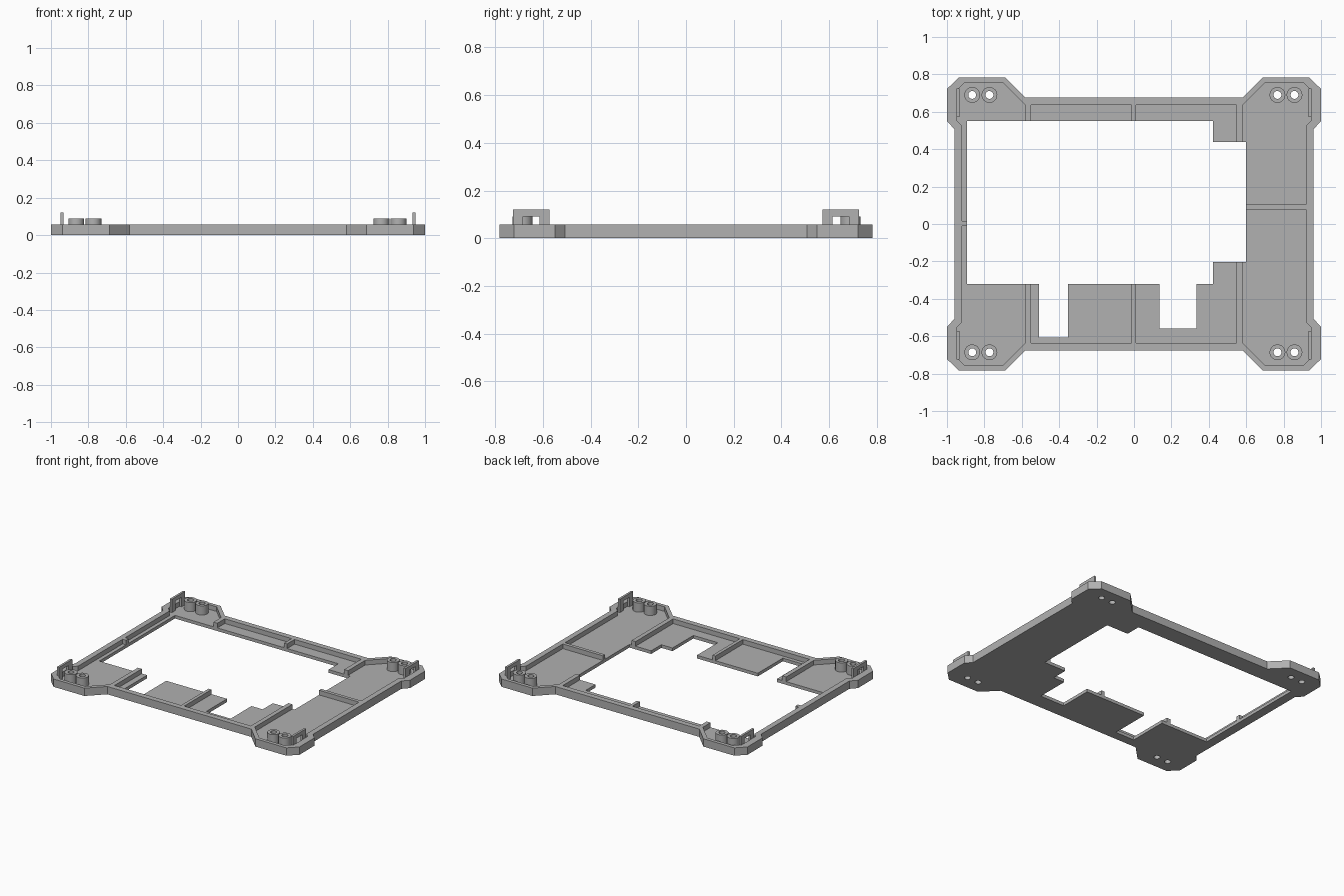
import bpy, bmesh, math

cube = bpy.data.objects.get("Cube")
if cube:
    bpy.data.objects.remove(cube, do_unlink=True)

grey = bpy.data.materials.new("plain grey")
grey.use_nodes = True
COLOUR = (0.44, 0.44, 0.44, 1)
grey.diffuse_color = COLOUR
grey.node_tree.nodes["Principled BSDF"].inputs["Base Color"].default_value = COLOUR

FLOOR, RIM, POST, TAB = 0.023, 0.057, 0.09, 0.12


def slab(name, loops, z0, z1, smooth=False):
    """Upright prism; the first loop is the outside, the others are holes."""
    bm = bmesh.new()
    for loop in loops:
        vs = [bm.verts.new((x, y, z0)) for x, y in loop]
        for a, b in zip(vs, vs[1:] + vs[:1]):
            bm.edges.new((a, b))
    bmesh.ops.triangle_fill(bm, edges=bm.edges[:], use_beauty=True)
    top = bmesh.ops.extrude_face_region(bm, geom=bm.faces[:])["geom"]
    for v in top:
        if isinstance(v, bmesh.types.BMVert):
            v.co.z = z1
    bmesh.ops.recalc_face_normals(bm, faces=bm.faces[:])
    mesh = bpy.data.meshes.new(name)
    bm.to_mesh(mesh)
    bm.free()
    mesh.materials.append(grey)
    ob = bpy.data.objects.new(name, mesh)
    bpy.context.collection.objects.link(ob)
    if smooth:
        bpy.ops.object.select_all(action='DESELECT')
        ob.select_set(True)
        bpy.context.view_layer.objects.active = ob
        bpy.ops.object.shade_smooth_by_angle(angle=math.radians(30))
    return ob


def mirrored(quarter):
    """Full outline from the points of the back left quarter."""
    half = quarter + [(-x, y) for x, y in reversed(quarter)]
    return half + [(x, -y) for x, y in reversed(half)]


def circle(cx, cy, r, n=32):
    return [(cx + r * math.cos(math.tau * i / n), cy + r * math.sin(math.tau * i / n))
            for i in range(n)]


def rect(x0, x1, y0, y1):
    return [(x0, y0), (x1, y0), (x1, y1), (x0, y1)]


# Outlines
outer = mirrored([(0.96, 0.507), (1, 0.55), (1, 0.722), (0.937, 0.783), (0.688, 0.783), (0.58, 0.675)])
inner = mirrored([(0.92, 0.525), (0.95, 0.557), (0.95, 0.712), (0.905, 0.757), (0.702, 0.757), (0.58, 0.635)])
opening = [(-0.893, 0.55), (0.423, 0.55), (0.423, 0.438), (0.598, 0.438), (0.598, -0.203),
           (0.423, -0.203), (0.423, -0.32), (0.333, -0.32), (0.333, -0.56), (0.136, -0.56),
           (0.136, -0.32), (-0.354, -0.32), (-0.354, -0.608), (-0.508, -0.608),
           (-0.508, -0.32), (-0.893, -0.32)]
posts = [(x, y) for x in (-0.865, -0.773, 0.767, 0.858) for y in (-0.686, 0.69)]

# Floor plate and raised rim
slab("floor_plate", [outer, opening] + [circle(x, y, 0.021) for x, y in posts], 0, FLOOR)
slab("rim_wall", [outer, inner], FLOOR, RIM)

# Ribs across the floor
ribs = {
    "back_right_rib": (-0.583, -0.551, 0.55, 0.635),
    "back_middle_rib": (-0.013, 0.011, 0.55, 0.635),
    "back_left_rib": (0.548, 0.58, 0.438, 0.635),
    "front_right_rib": (-0.583, -0.551, -0.635, -0.32),
    "front_middle_rib": (-0.013, 0.011, -0.635, -0.32),
    "front_left_rib": (0.548, 0.58, -0.635, -0.203),
    "left_side_rib": (0.598, 0.92, 0.078, 0.103),
    "right_side_rib": (-0.92, -0.893, -0.012, 0.017),
}
for name, box in ribs.items():
    slab(name, [rect(*box)], FLOOR, RIM)

# Hollow screw posts
for i, (x, y) in enumerate(posts):
    slab(f"screw_post_{i + 1}", [circle(x, y, 0.042), circle(x, y, 0.021)], FLOOR, POST, True)

# Clip loops: two legs and a crossbar at each corner
for sx, side in ((-1, "right"), (1, "left")):
    x0, x1 = sorted((sx * 0.934, sx * 0.95))
    for sy, end in ((-1, "front"), (1, "back")):
        for part, a, b, z0, z1 in (("inner_leg", 0.572, 0.615, FLOOR, 0.092),
                                   ("outer_leg", 0.683, 0.725, FLOOR, 0.092),
                                   ("crossbar", 0.572, 0.725, 0.092, TAB)):
            y0, y1 = sorted((sy * a, sy * b))
            slab(f"{end}_{side}_clip_{part}", [rect(x0, x1, y0, y1)], z0, z1)
